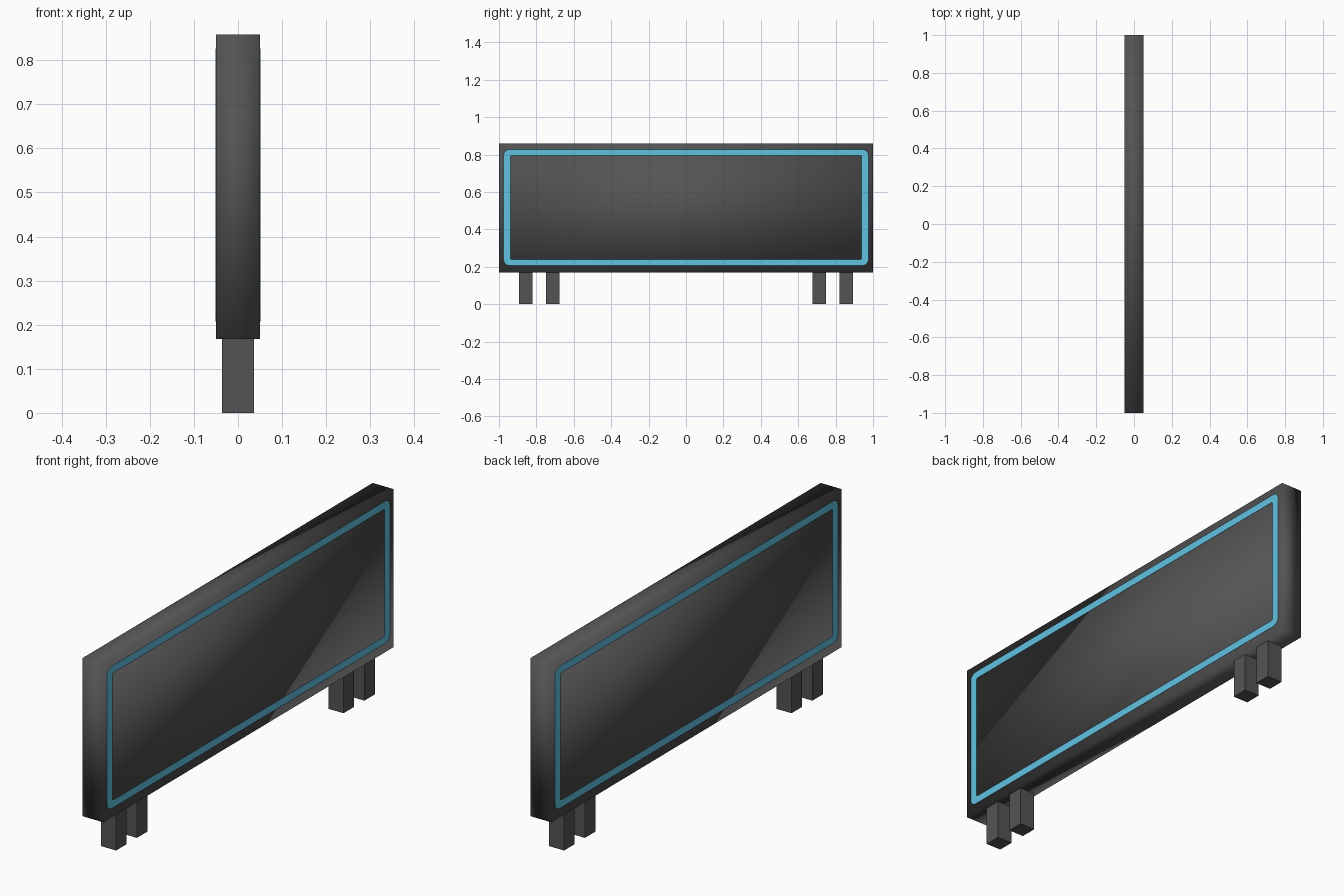
import bpy, bmesh, math

if "Cube" in bpy.data.objects:
    bpy.data.objects.remove(bpy.data.objects["Cube"])


def material(name, rgb):
    m = bpy.data.materials.new(name)
    m.diffuse_color = (*rgb, 1)
    m.use_nodes = True
    m.node_tree.nodes["Principled BSDF"].inputs["Base Color"].default_value = m.diffuse_color
    return m


GREY = material("dark grey", (0.088, 0.088, 0.088))
BLUE = material("light blue", (0.12, 0.54, 0.76))


def finish(name, bm, mat, smooth=False):
    bmesh.ops.recalc_face_normals(bm, faces=bm.faces[:])
    me = bpy.data.meshes.new(name)
    bm.to_mesh(me)
    bm.free()
    me.materials.append(mat)
    for p in me.polygons:
        p.use_smooth = smooth
    ob = bpy.data.objects.new(name, me)
    bpy.context.collection.objects.link(ob)
    return ob


def box(name, x, y0, y1, z0, z1, smooth=False):
    bm = bmesh.new()
    bmesh.ops.create_cube(bm, size=1)
    for v in bm.verts:
        v.co = (v.co.x * 2 * x, y0 + (v.co.y + 0.5) * (y1 - y0), z0 + (v.co.z + 0.5) * (z1 - z0))
    return finish(name, bm, GREY, smooth)


def rounded_rect(hy, z0, z1, r, steps=4):
    """Outline in the yz plane with rounded corners."""
    pts = []
    corners = [(hy - r, z1 - r), (r - hy, z1 - r), (r - hy, z0 + r), (hy - r, z0 + r)]
    for i, (cy, cz) in enumerate(corners):
        for k in range(steps + 1):
            a = math.pi / 2 * (i + k / steps)
            pts.append((cy + r * math.cos(a), cz + r * math.sin(a)))
    return pts


def border(name, side):
    """Thin painted border plate on one broad face of the panel."""
    outer = rounded_rect(0.975, 0.207, 0.827, 0.03)
    inner = rounded_rect(0.939, 0.239, 0.795, 0.008)
    bm = bmesh.new()
    rings = [[bm.verts.new((side * x, y, z)) for y, z in loop]
             for x, loop in ((0.0495, outer), (0.0508, outer), (0.0508, inner), (0.0495, inner))]
    n = len(outer)
    for a, b in zip(rings, rings[1:] + rings[:1]):
        for i in range(n):
            j = (i + 1) % n
            bm.faces.new((a[i], a[j], b[j], b[i]))
    return finish(name, bm, BLUE)


# Main board, softly shaded
box("panel", 0.05, -1, 1, 0.168, 0.858, smooth=True)

# Blue border on both broad faces
border("right_border", 1)
border("left_border", -1)

# Two pairs of short legs
for side, label in ((-1, "front"), (1, "back")):
    for part, c in (("outer", 0.856), ("inner", 0.712)):
        y = side * c
        box(f"{label}_{part}_leg", 0.036, y - 0.036, y + 0.036, 0, 0.168)
